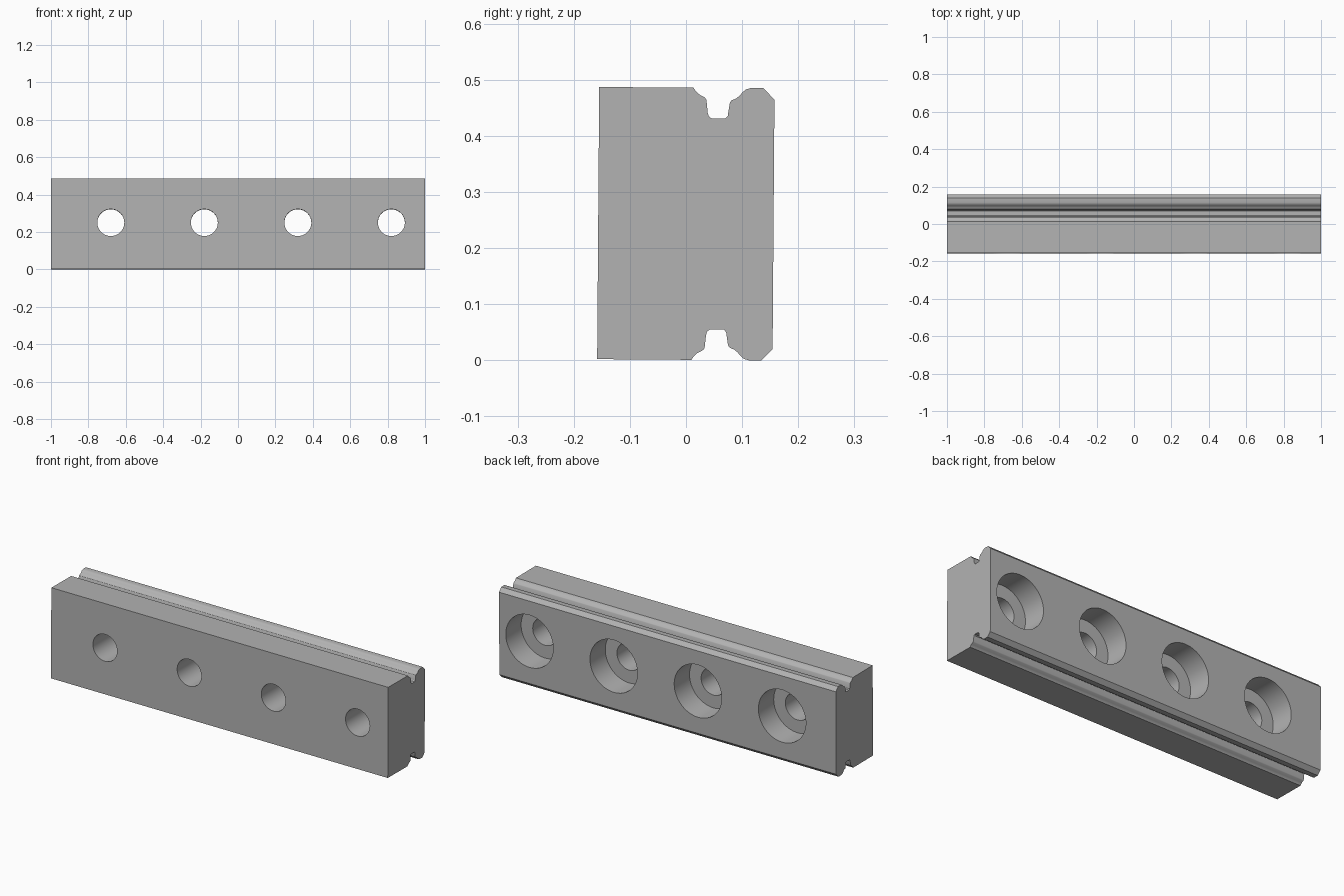
import bpy, bmesh, math
from mathutils import Matrix

if "Cube" in bpy.data.objects:
    bpy.data.objects.remove(bpy.data.objects["Cube"])

HALF_LENGTH = 1.0
CENTER_Z = 0.2435
TILT = Matrix.Translation((0, 0, CENTER_Z)) @ Matrix.Rotation(-0.0075, 4, 'X')

# Upper half of the cross-section (y, height above the middle)
HALF = [(-0.1565, 0.2425), (0.0115, 0.2425), (0.015, 0.237), (0.021, 0.231),
        (0.032, 0.225), (0.0348, 0.221), (0.0372, 0.198), (0.039, 0.192),
        (0.044, 0.188), (0.069, 0.188), (0.073, 0.193), (0.0765, 0.216),
        (0.079, 0.220), (0.088, 0.224), (0.094, 0.229), (0.099, 0.235),
        (0.105, 0.240), (0.113, 0.2425), (0.1365, 0.2425), (0.156, 0.222)]

# Stepped bolt hole (radius, y): narrow at the front, wide at the back
BORE = [(0.072, -0.3), (0.072, 0.026), (0.141, 0.026), (0.141, 0.3)]
HOLE_XS = [-0.68 + 0.5 * i for i in range(4)]
HOLE_H = 0.006
SIDES = 64


def make_object(name, bm):
    bmesh.ops.recalc_face_normals(bm, faces=bm.faces)
    mesh = bpy.data.meshes.new(name)
    bm.to_mesh(mesh)
    bm.free()
    obj = bpy.data.objects.new(name, mesh)
    bpy.context.collection.objects.link(obj)
    return obj


def bridge(bm, a, b):
    for i in range(len(a)):
        j = (i + 1) % len(a)
        bm.faces.new((a[i], a[j], b[j], b[i]))


# Clamp bar: the grooved profile extruded along x
outline = HALF + [(y, -h) for y, h in reversed(HALF)]
bm = bmesh.new()
ends = [[bm.verts.new((x, y, h)) for y, h in outline]
        for x in (-HALF_LENGTH, HALF_LENGTH)]
bridge(bm, *ends)
for end in ends:
    bm.faces.new(end)
bar = make_object("grooved_bar", bm)

# Counterbored holes
bm = bmesh.new()
for x in HOLE_XS:
    rings = []
    for r, y in BORE:
        angles = [2 * math.pi * k / SIDES for k in range(SIDES)]
        rings.append([bm.verts.new((x + r * math.cos(a), y, HOLE_H + r * math.sin(a)))
                      for a in angles])
    for a, b in zip(rings, rings[1:]):
        bridge(bm, a, b)
    bm.faces.new(rings[0])
    bm.faces.new(rings[-1])
cutter = make_object("bolt_hole_cutter", bm)
cutter.hide_render = True

bpy.ops.object.select_all(action='DESELECT')
bpy.context.view_layer.objects.active = bar
bar.select_set(True)
cut = bar.modifiers.new("bolt_holes", 'BOOLEAN')
cut.operation = 'DIFFERENCE'
cut.solver = 'EXACT'
cut.object = cutter
bpy.ops.object.modifier_apply(modifier=cut.name)
bpy.data.objects.remove(cutter)

# The bar leans very slightly backwards
bar.data.transform(TILT)

# Plain grey metal
steel = bpy.data.materials.new("grey_steel")
grey = (0.45, 0.45, 0.45, 1.0)
steel.use_nodes = True
steel.diffuse_color = grey
steel.node_tree.nodes["Principled BSDF"].inputs["Base Color"].default_value = grey
bar.data.materials.clear()
bar.data.materials.append(steel)

bpy.ops.object.shade_smooth_by_angle(angle=math.radians(30))
